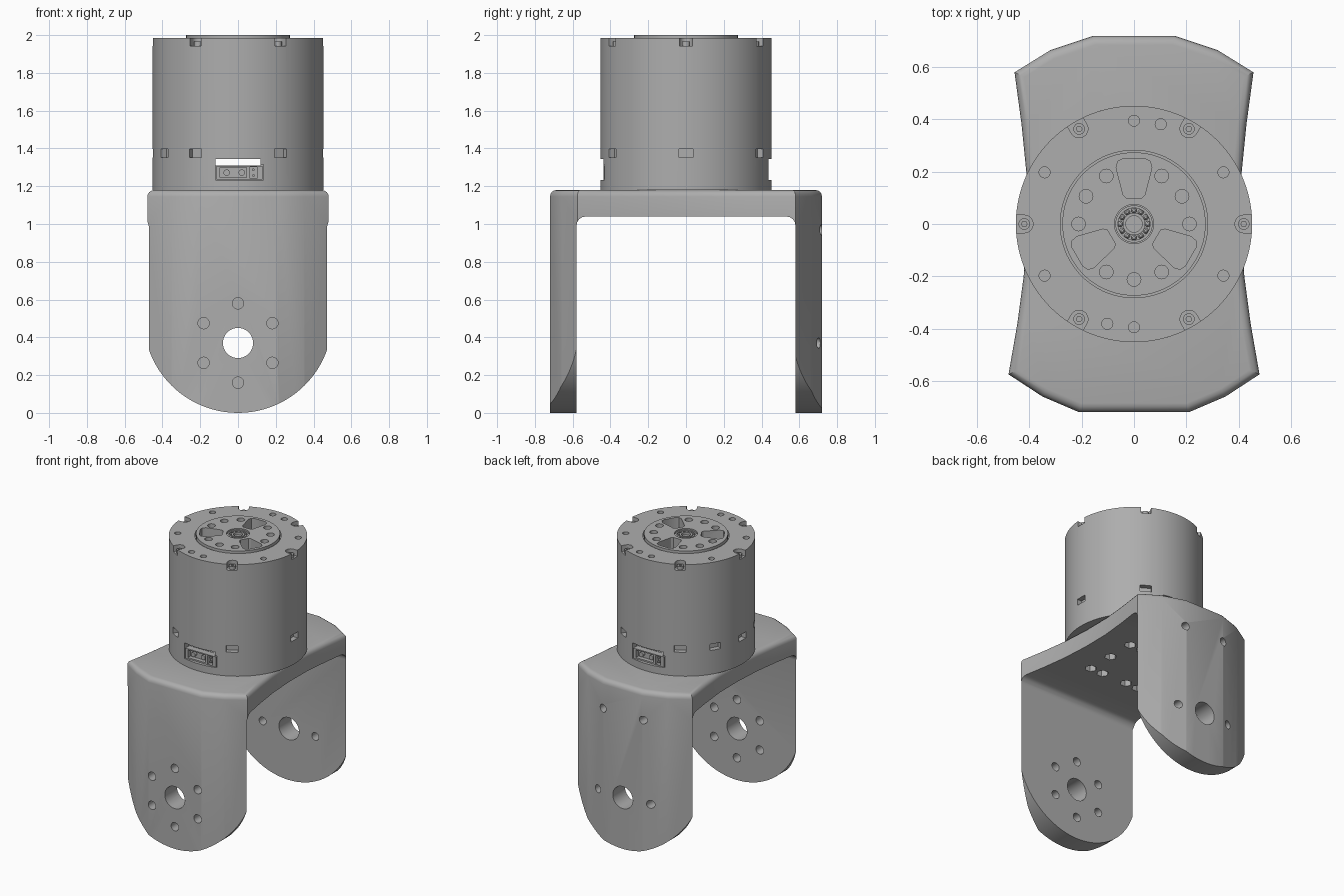
import bpy, bmesh
from math import sin, cos, pi, radians
from mathutils import Matrix

if "Cube" in bpy.data.objects:
    bpy.data.objects.remove(bpy.data.objects["Cube"])

metal = bpy.data.materials.new("grey metal")
metal.use_nodes = True
GREY = (0.42, 0.42, 0.42, 1)
metal.diffuse_color = GREY
metal.node_tree.nodes["Principled BSDF"].inputs["Base Color"].default_value = GREY


def circle(r, cx=0, cy=0, n=24, start=0):
    return [(cx + r * cos(start + 2 * pi * i / n), cy + r * sin(start + 2 * pi * i / n)) for i in range(n)]


def polar(r, deg):
    return r * cos(radians(deg)), r * sin(radians(deg))


def rect(x0, x1, y0, y1):
    return [(x0, y0), (x1, y0), (x1, y1), (x0, y1)]


def turn(pts, deg):
    c, s = cos(radians(deg)), sin(radians(deg))
    return [(x * c - y * s, x * s + y * c) for x, y in pts]


def solid(name, prisms, axis="z", top_bevel=0):
    """One object from prisms (outline, low, high) extruded along an axis."""
    place = {"x": lambda p, h: (h, *p), "y": lambda p, h: (p[0], h, p[1]), "z": lambda p, h: (*p, h)}[axis]
    bm = bmesh.new()
    for pts, lo, hi in prisms:
        low = [bm.verts.new(place(p, lo)) for p in pts]
        high = [bm.verts.new(place(p, hi)) for p in pts]
        bm.faces.new(low)
        top = bm.faces.new(high)
        for i in range(len(pts)):
            j = (i + 1) % len(pts)
            bm.faces.new((low[i], low[j], high[j], high[i]))
    bmesh.ops.recalc_face_normals(bm, faces=bm.faces)
    if top_bevel:
        bmesh.ops.bevel(bm, geom=list(top.edges), offset=top_bevel, segments=4, profile=0.5, affect="EDGES")
    mesh = bpy.data.meshes.new(name)
    bm.to_mesh(mesh)
    bm.free()
    mesh.materials.append(metal)
    ob = bpy.data.objects.new(name, mesh)
    bpy.context.collection.objects.link(ob)
    return ob


def carve(ob, cutter, operation="DIFFERENCE"):
    """Apply a boolean and discard the cutter."""
    mod = ob.modifiers.new("carve", "BOOLEAN")
    mod.operation, mod.solver, mod.object = operation, "EXACT", cutter
    mesh = bpy.data.meshes.new_from_object(ob.evaluated_get(bpy.context.evaluated_depsgraph_get()))
    ob.modifiers.clear()
    ob.data = mesh
    bpy.data.objects.remove(cutter)


# U-shaped bracket: side profile trimmed by its plan and its front outline
def inner_corner(sign):
    return [(sign * (0.53 + 0.05 * cos(a)), 0.99 + 0.05 * sin(a)) for a in [i * pi / 8 for i in range(5)]]


side = [(-0.58, -0.1), (-0.8, -0.1), (-0.8, 1.3), (0.8, 1.3), (0.8, -0.1), (0.58, -0.1)]
side += inner_corner(1) + inner_corner(-1)[::-1]
bracket = solid("bracket", [(side, -0.7, 0.7)], "x")
half = [(0.21, -0.72), (0.35, -0.66), (0.48, -0.575), (0.446, -0.38), (0.422, -0.2), (0.41, 0),
        (0.412, 0.2), (0.43, 0.38), (0.457, 0.58), (0.32, 0.665), (0.155, 0.72)]
plan = half + [(-x, y) for x, y in reversed(half)]
carve(bracket, solid("plan", [(plan, -0.2, 1.18)], top_bevel=0.035), "INTERSECT")
front = [(0.5 * cos(a), 0.5 + 0.5 * sin(a)) for a in [pi + pi * i / 48 for i in range(49)]]
carve(bracket, solid("front", [(front + [(0.5, 1.4), (-0.5, 1.4)], -1, 1)], "y"), "INTERSECT")

# Bracket holes: shaft hole, bolt circle, rear bolts and plate bolts
carve(bracket, solid("shaft_hole", [(circle(0.08, 0, 0.37, 32), -1, 1)], "y"))
ring = [polar(0.21, 90 + 60 * i) for i in range(6)]
carve(bracket, solid("bolt_circle", [(circle(0.03, x, z + 0.37), -1, -0.3) for x, z in ring], "y"))
rear = [(0.21, 0.37), (-0.21, 0.37), (0.16, 0.97), (-0.16, 0.97)]
carve(bracket, solid("rear_bolts", [(circle(0.028, x, z), 0.3, 1) for x, z in rear], "y"))
plate = [(sx * x, y) for sx in (1, -1) for x, y in ((0.2, 0), (0.2, 0.2), (0.2, -0.2), (0.1, 0.2), (0.1, -0.2))]
carve(bracket, solid("plate_bolts", [(circle(0.04, x, y, 6), 0.9, 1.3) for x, y in plate]))

# Motor body with top screw pockets, face holes, side notches and connector bays
R = 0.452
body = solid("motor_body", [(circle(R, n=96), 1.18, 1.985)])
slot = [(0.6, -0.034), (0.6, 0.034)] + [(0.42 - 0.034 * sin(a), 0.034 * cos(a)) for a in
                                       [i * pi / 10 for i in range(11)]]
carve(body, solid("pockets", [(turn(slot, 60 * i), 1.942, 2.1) for i in range(6)]))
face_holes = [polar(0.395, a) for a in (90, 75, 30, -30, 150, 210, 270, 255)]
carve(body, solid("face_holes", [(circle(0.021, x, y), 1.93, 2.1) for x, y in face_holes]))
notch = rect(0.415, 0.6, -0.038, 0.038)
angles = [60 * i for i in range(6)] + [150, 210]
carve(body, solid("notches", [(turn(notch, a), 1.352, 1.397) for a in angles]))
carve(body, solid("through_slot", [(rect(-0.12, 0.12, 1.31, 1.345), -1, 1)], "y"))
bay = rect(-0.12, 0.135, -0.6, -0.39)
carve(body, solid("bays", [(turn(bay, a), 1.232, 1.315) for a in (0, 180)]))
carve(body, solid("rotor_recess", [(circle(0.282, n=72), 1.96, 2.1)]))

# Screws in the top pockets
screws = solid("pocket_screws", [(circle(0.022, *polar(0.42, 60 * i), 16), 1.94, 1.965) for i in range(6)])
carve(screws, solid("sockets", [(circle(0.011, *polar(0.42, 60 * i), 6), 1.95, 2) for i in range(6)]))

# Rotor disc with bolt holes, three tapered windows and a bearing seat
rotor = solid("rotor_disc", [(circle(0.274, n=72), 1.95, 2.0)])
bolts = [polar(0.212, 30 * i) for i in range(12) if i not in (3, 7, 11)]
carve(rotor, solid("rotor_bolts", [(circle(0.026, x, y), 1.965, 2.1) for x, y in bolts]))
window = [(0.03, 0.1), (0.042, 0.112), (0.068, 0.215), (0.062, 0.24), (0.04, 0.25)]
window += [(-x, y) for x, y in reversed(window)]
windows = [turn(window, 120 * i) for i in range(3)]
for part, low in ((body, 1.9), (rotor, 1.9)):
    carve(part, solid("windows", [(w, low, 2.1) for w in windows]))
carve(rotor, solid("bearing_seat", [(circle(0.075, n=36), 1.975, 2.1)]))
outer = solid("bearing_outer_ring", [(circle(0.071, n=36), 1.97, 1.993)])
carve(outer, solid("bore", [(circle(0.061, n=36), 1.9, 2.1)]))
inner = solid("bearing_inner_ring", [(circle(0.043, n=36), 1.97, 1.993)])
carve(inner, solid("bore", [(circle(0.031, n=36), 1.9, 2.1)]))

# Bearing balls
bm = bmesh.new()
for i in range(12):
    x, y = polar(0.052, 30 * i)
    bmesh.ops.create_uvsphere(bm, u_segments=10, v_segments=6, radius=0.011,
                              matrix=Matrix.Translation((x, y, 1.981)))
ball_mesh = bpy.data.meshes.new("bearing_balls")
bm.to_mesh(ball_mesh)
bm.free()
ball_mesh.materials.append(metal)
balls = bpy.data.objects.new("bearing_balls", ball_mesh)
bpy.context.collection.objects.link(balls)

# Connectors: a framed socket with two round pins and a small side port, front and back
connectors = []
for name, angle in (("front", 0), ("back", 180)):
    block = solid(name + "_connector", [(rect(-0.115, 0.13, 1.235, 1.308), -0.435, -0.388)], "y")
    carve(block, solid("sockets", [(rect(-0.095, 0.045, 1.245, 1.3), -0.5, -0.405),
                                   (rect(0.063, 0.1, 1.24, 1.303), -0.5, -0.405)], "y"))
    pins = solid(name + "_pins", [(circle(0.017, x, 1.272, 16), -0.428, -0.4) for x in (-0.06, 0.02)]
                 + [(circle(0.007, 0.081, z, 8), -0.428, -0.4) for z in (1.257, 1.287)], "y")
    for ob in (block, pins):
        ob.rotation_euler.z = radians(angle)
        connectors.append(ob)

# Keep hard edges sharp and round walls smooth
bpy.ops.object.select_all(action="DESELECT")
for ob in [bracket, body, screws, rotor, outer, inner, balls] + connectors:
    ob.select_set(True)
bpy.context.view_layer.objects.active = bracket
bpy.ops.object.shade_smooth_by_angle(angle=radians(30))
